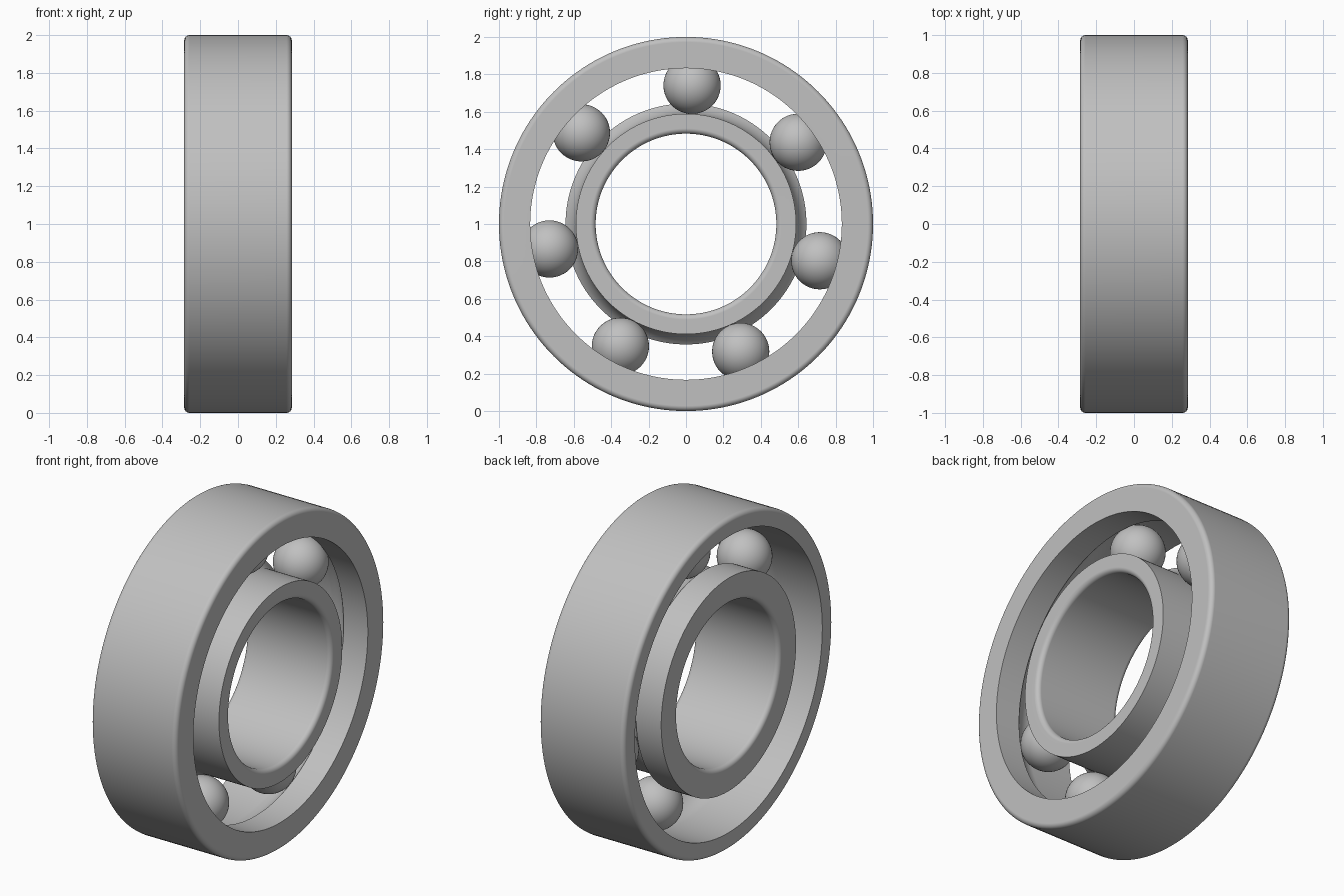
import bpy, bmesh
from math import sin, cos, pi, sqrt, asin, tau, radians

if "Cube" in bpy.data.objects:
    bpy.data.objects.remove(bpy.data.objects["Cube"], do_unlink=True)

HALF = 0.285        # half width of both rings
FILLET = 0.028
PITCH = 0.742       # radius of the ball circle
BALL = 0.153
CENTRE = 1.0        # height of the axle line

steel = bpy.data.materials.new("grey steel")
steel.use_nodes = True
GREY = (0.53, 0.53, 0.53, 1)
steel.diffuse_color = GREY
steel.node_tree.nodes["Principled BSDF"].inputs["Base Color"].default_value = GREY


def finish(name, bm):
    mesh = bpy.data.meshes.new(name)
    bm.to_mesh(mesh)
    bm.free()
    mesh.materials.append(steel)
    obj = bpy.data.objects.new(name, mesh)
    bpy.context.collection.objects.link(obj)
    bpy.ops.object.select_all(action="DESELECT")
    obj.select_set(True)
    bpy.context.view_layer.objects.active = obj
    bpy.ops.object.shade_smooth_by_angle(angle=radians(30))
    return obj


def arc(x, r, radius, start, end, steps=6):
    """Points (x, r) on an arc, angles in radians."""
    angles = [start + (end - start) * i / steps for i in range(steps + 1)]
    return [(x + radius * cos(a), r + radius * sin(a)) for a in angles]


def lathe(name, profile, steps=160):
    """Revolve a closed (x, radius) profile round the x axis."""
    bm = bmesh.new()
    verts = [bm.verts.new((x, 0, r)) for x, r in profile]
    edges = [bm.edges.new((v, verts[i - 1])) for i, v in enumerate(verts)]
    bmesh.ops.spin(bm, geom=verts + edges, cent=(0, 0, 0), axis=(1, 0, 0),
                   angle=tau, steps=steps)
    bmesh.ops.remove_doubles(bm, verts=bm.verts[:], dist=1e-4)
    bmesh.ops.recalc_face_normals(bm, faces=bm.faces[:])
    obj = finish(name, bm)
    obj.location.z = CENTRE
    weighted = obj.modifiers.new("even shading", "WEIGHTED_NORMAL")
    weighted.keep_sharp = True
    return obj


def ring(name, rim, shoulder, side):
    """Race ring: filleted rim, a shoulder on one side and an open groove.
    side is +1 for the outer ring (shoulder at +x), -1 for the inner ring."""
    inset = rim - side * FILLET
    race = PITCH + side * BALL
    lip = asin((shoulder - PITCH) * side / BALL)
    # Rim with a fillet at each end, drawn from -x to +x
    profile = arc(-HALF + FILLET, inset, FILLET, side * pi, side * pi / 2)
    profile += arc(HALF - FILLET, inset, FILLET, side * pi / 2, 0)
    # Shoulder, ball groove and open end
    groove = arc(0, PITCH, BALL, side * lip, side * pi / 2, 10)
    if side > 0:
        profile += [(HALF, shoulder)] + groove + [(-HALF, race)]
    else:
        groove = [(-x, r) for x, r in groove]
        profile += [(HALF, race)] + groove[::-1] + [(-HALF, shoulder)]
    return lathe(name, profile)


ring("outer_ring", 1.0, 0.833, 1)
ring("inner_ring", 0.483, 0.644, -1)

# Seven balls, evenly spaced in the races
for i in range(7):
    a = radians(87.5) + tau * i / 7
    bm = bmesh.new()
    bmesh.ops.create_uvsphere(bm, u_segments=48, v_segments=24, radius=BALL)
    ball = finish(f"ball_{i + 1}", bm)
    ball.location = (0, PITCH * cos(a), CENTRE + PITCH * sin(a))
